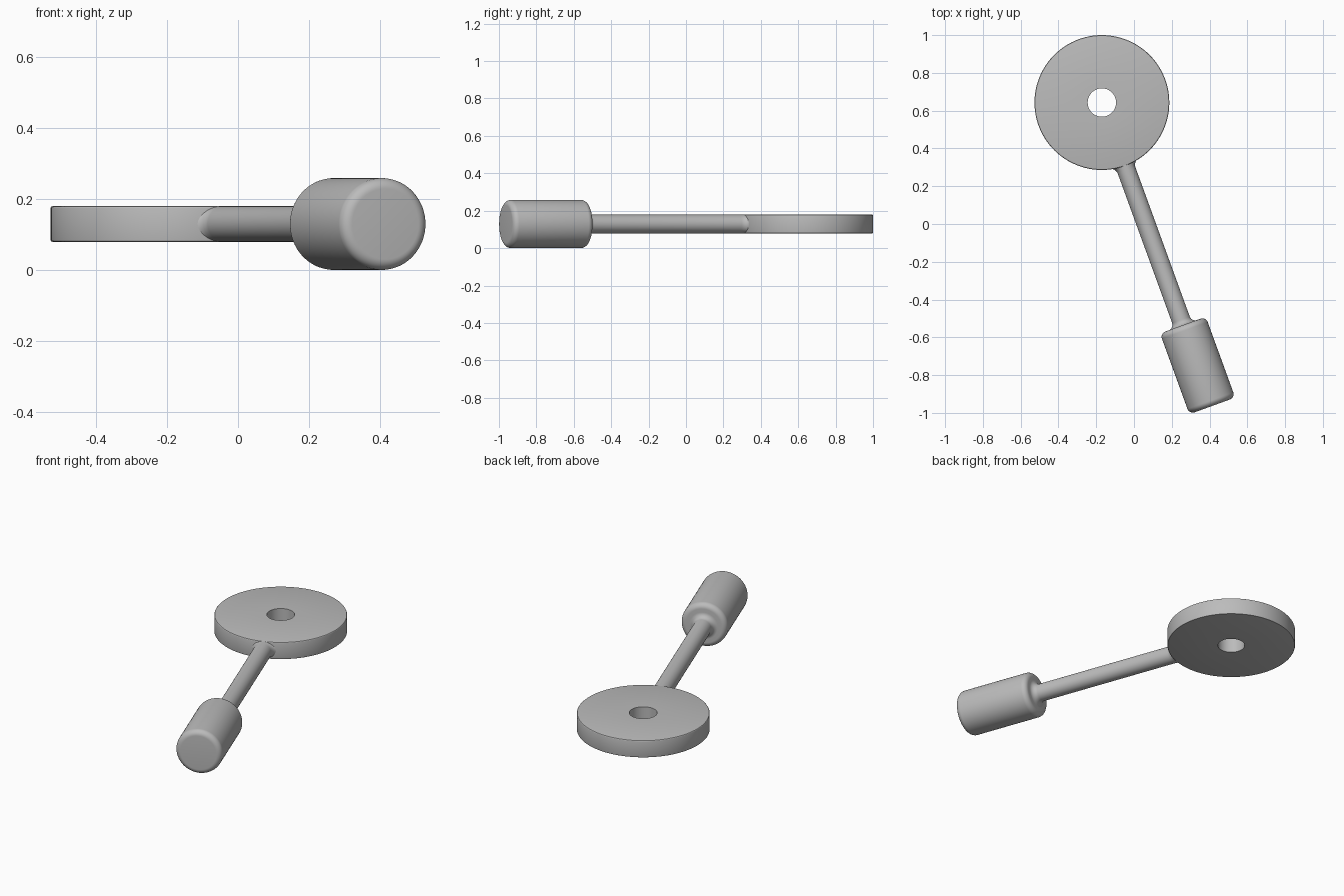
import bpy, bmesh, math
from mathutils import Matrix, Vector

cube = bpy.data.objects.get("Cube")
if cube:
    bpy.data.objects.remove(cube, do_unlink=True)

grey = bpy.data.materials.new("plain grey")
grey.use_nodes = True
colour = (0.5, 0.5, 0.5, 1)
grey.diffuse_color = colour
grey.node_tree.nodes["Principled BSDF"].inputs["Base Color"].default_value = colour

CENTRE = Vector((-0.17, 0.643, 0.129))
ANGLE = math.radians(20)
DISC_R, HOLE_R, HALF = 0.357, 0.075, 0.05
WEIGHT_R, START, END, ROUND = 0.129, 1.254, 1.709, 0.03


def arc(r, z, radius, a, b, steps=8):
    """Points (r, z) on an arc from angle a to b in degrees."""
    angles = [math.radians(a + (b - a) * i / steps) for i in range(steps + 1)]
    return [(r + radius * math.cos(t), z + radius * math.sin(t)) for t in angles]


def lathe(name, profile, matrix, closed=False, shape=None):
    """Turn a profile of (r, z) points around local z."""
    bm = bmesh.new()
    verts = [bm.verts.new((r, 0, z)) for r, z in profile]
    edges = [bm.edges.new(p) for p in zip(verts, verts[1:])]
    if closed:
        edges.append(bm.edges.new((verts[-1], verts[0])))
    bmesh.ops.spin(bm, geom=verts + edges, cent=(0, 0, 0), axis=(0, 0, 1),
                   angle=math.tau, steps=96, use_duplicate=False)
    bmesh.ops.remove_doubles(bm, verts=bm.verts, dist=0.00005)
    if shape:
        for v in bm.verts:
            shape(v.co)
    bmesh.ops.transform(bm, matrix=matrix, verts=bm.verts)
    bmesh.ops.recalc_face_normals(bm, faces=bm.faces)
    mesh = bpy.data.meshes.new(name)
    bm.to_mesh(mesh)
    bm.free()
    mesh.materials.append(grey)
    obj = bpy.data.objects.new(name, mesh)
    bpy.context.collection.objects.link(obj)
    bpy.ops.object.select_all(action="DESELECT")
    obj.select_set(True)
    bpy.context.view_layer.objects.active = obj
    bpy.ops.object.shade_smooth_by_angle(angle=math.radians(30))
    return obj


# Flat disc with a centre hole and slightly softened rim
soft = 0.005
disc_profile = [(HOLE_R, -HALF)]
disc_profile += arc(DISC_R - soft, -HALF + soft, soft, -90, 0, 3)
disc_profile += arc(DISC_R - soft, HALF - soft, soft, 0, 90, 3)
disc_profile += [(HOLE_R, HALF)]
lathe("disc", disc_profile, Matrix.Translation(CENTRE), closed=True)

# Rod and rounded weight, turned around one axis
rod_r = HALF - 0.0003
flare_start, flare_end, flare = 0.345, 0.385, 0.035
rod_profile = [(0, 0.3), (rod_r, 0.3)]
rod_profile += [(rod_r, flare_start + (flare_end - flare_start) * i / 8) for i in range(9)]
rod_profile += arc(rod_r + ROUND, START - ROUND, ROUND, 180, 90)
rod_profile += arc(WEIGHT_R - ROUND, START + ROUND, ROUND, -90, 0)
rod_profile += arc(WEIGHT_R - ROUND, END - ROUND, ROUND, 0, 90)
rod_profile += [(0, END)]


def widen_at_disc(co):
    """Spread the rod sideways in a concave fillet where it meets the disc."""
    if co.z < flare_end:
        u = min(1, (flare_end - co.z) / (flare_end - flare_start))
        co.x *= 1 + flare * (1 - math.sqrt(1 - u * u)) / rod_r


along = Vector((math.sin(ANGLE), -math.cos(ANGLE), 0))
up = Vector((0, 0, 1))
axes = Matrix((up.cross(along), up, along)).transposed().to_4x4()
lathe("rod_and_weight", rod_profile, Matrix.Translation(CENTRE) @ axes,
      shape=widen_at_disc)
